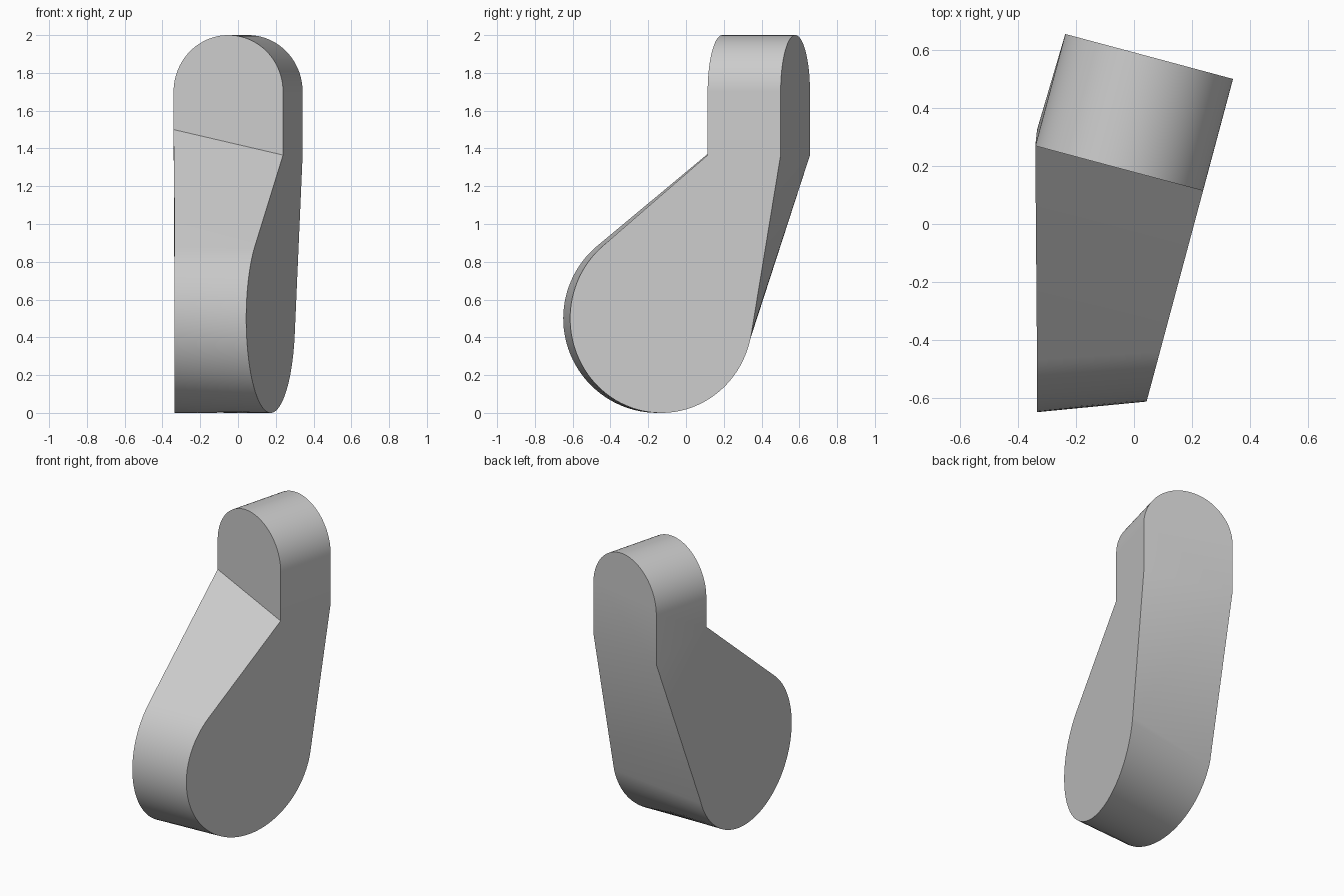
import bpy, bmesh, math
from mathutils import Vector

cube = bpy.data.objects.get("Cube")
if cube:
    bpy.data.objects.remove(cube, do_unlink=True)

# One plain grey finish
grey = bpy.data.materials.new("plain grey")
grey.use_nodes = True
colour = (0.6, 0.6, 0.6, 1)
grey.diffuse_color = colour
grey.node_tree.nodes["Principled BSDF"].inputs["Base Color"].default_value = colour

TURN = math.radians(-15)
U = Vector((math.cos(TURN), math.sin(TURN), 0))    # across the upper tab
V = Vector((-math.sin(TURN), math.cos(TURN), 0))   # through the upper tab
CORNER = Vector((-0.341, 0.27, 0))                 # front corner of the tab
WIDTH, DEPTH, RADIUS = 0.6, 0.4, 0.5
STEPS = 64


def tab(u, v, z):
    return CORNER + U * u + V * v + Vector((0, 0, z))


def tangent(px, pz, side):
    """Angle on the big circle touched by a line from (px, pz), relative to its centre."""
    return math.atan2(pz, px) + side * math.acos(RADIUS / math.hypot(px, pz))


def lower_arc(centre, along, front, back):
    """Points on the rounded foot from the front tangent, under, to the back tangent."""
    rel = [((p - centre).dot(along), p.z - centre.z) for p in (front, back)]
    a0, a1 = tangent(*rel[0], 1), tangent(*rel[1], -1) + 2 * math.pi
    pts = []
    for i in range(STEPS + 1):
        a = a0 + (a1 - a0) * i / STEPS
        pts.append(centre + along * RADIUS * math.cos(a) + Vector((0, 0, RADIUS * math.sin(a))))
    return pts


bm = bmesh.new()


def verts(points):
    return [bm.verts.new(p) for p in points]


# Corners where the tab meets the body
right_front_p, right_back_p = tab(WIDTH, 0, 1.365), tab(WIDTH, DEPTH, 1.365)
left_front_p, left_back_p = tab(0, 0, 1.5), tab(0, DEPTH, 1.365)
rf, rb, lf, lb = verts([right_front_p, right_back_p, left_front_p, left_back_p])

# Rounded top of the tab, from +x over to -x
half = WIDTH / 2


def arch(v):
    return verts([tab(half + half * math.cos(math.pi * i / STEPS), v,
                      1.7 + half * math.sin(math.pi * i / STEPS)) for i in range(STEPS + 1)])


front, back = arch(0), arch(DEPTH)

# Rounded foot, lofted between two circles in splayed planes
right = verts(lower_arc(tab(WIDTH, -0.254, 0.5), V, right_front_p, right_back_p))
left = verts(lower_arc(Vector((-0.335, -0.15, 0.5)), Vector((0, 1, 0)), left_front_p, left_back_p))

for i in range(STEPS):
    bm.faces.new((front[i], back[i], back[i + 1], front[i + 1]))
    bm.faces.new((left[i], left[i + 1], right[i + 1], right[i]))

# Flat ends and sides of the tab and body
bm.faces.new([rf] + front + [lf])
bm.faces.new([rb, lb] + back[::-1])
bm.faces.new([front[0], rf] + right + [rb, back[0]])
bm.faces.new((lf, front[-1], back[-1], lb))
bm.faces.new([lf] + left[::-1])
bm.faces.new((lf, lb, left[-1]))

# Sloping front and back of the body
bm.faces.new((lf, left[0], right[0], rf))
bm.faces.new((lb, rb, right[-1]))
bm.faces.new((lb, right[-1], left[-1]))

bmesh.ops.recalc_face_normals(bm, faces=bm.faces)
mesh = bpy.data.meshes.new("rounded_lever")
bm.to_mesh(mesh)
bm.free()
mesh.materials.append(grey)
lever = bpy.data.objects.new("rounded_lever", mesh)
bpy.context.scene.collection.objects.link(lever)

bpy.ops.object.select_all(action='DESELECT')
lever.select_set(True)
bpy.context.view_layer.objects.active = lever
bpy.ops.object.shade_smooth_by_angle(angle=math.radians(30))
